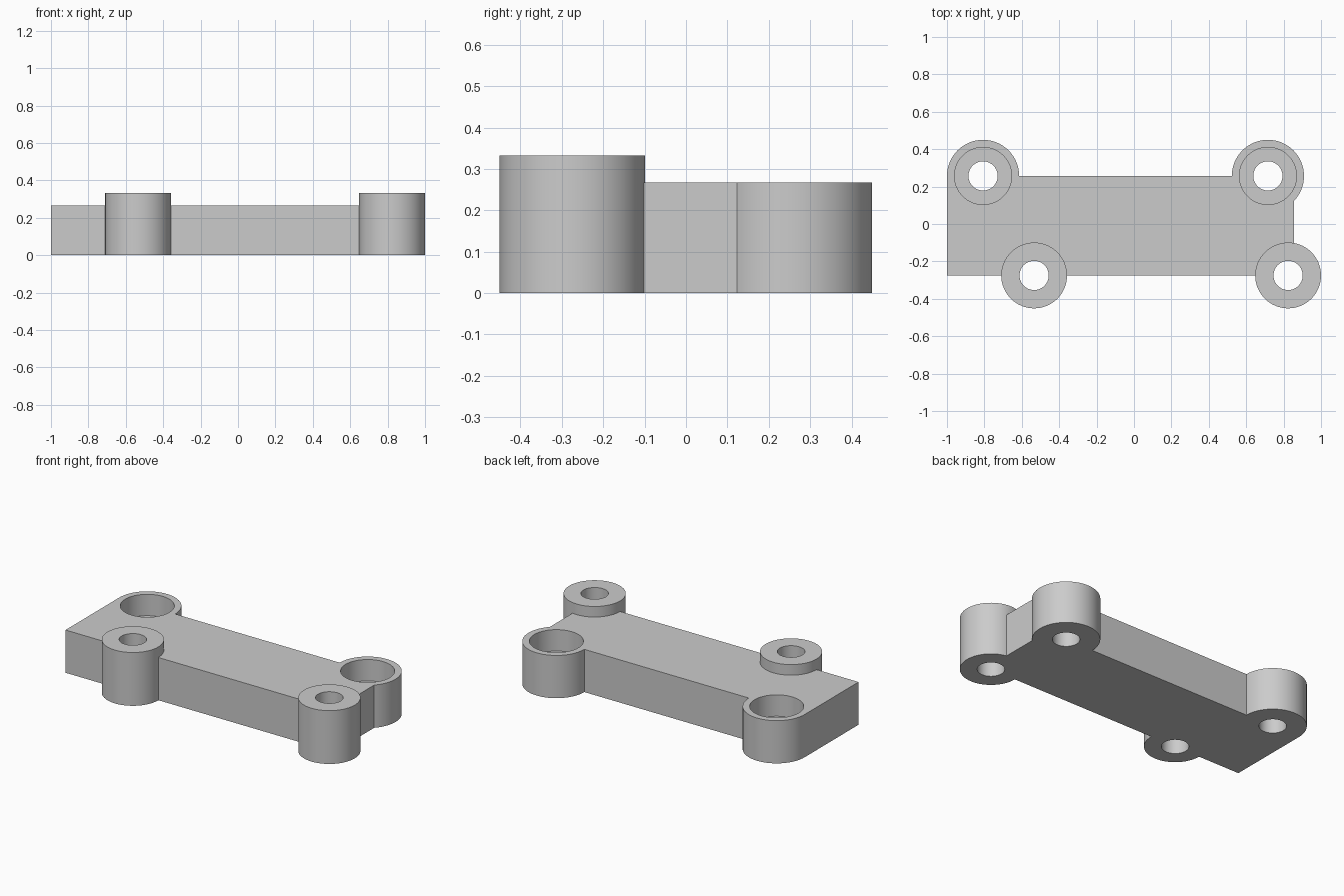
import bpy
import math

cube = bpy.data.objects.get("Cube")
if cube:
    bpy.data.objects.remove(cube, do_unlink=True)

PLATE_H, BOSS_H = 0.267, 0.333
HOLE_R, BORE_R = 0.078, 0.153
BACK_R, FRONT_R = 0.193, 0.176
BACK_Y, FRONT_Y = 0.257, -0.275
BACK_X = (-0.807, 0.716)
FRONT_X = (-0.534, 0.824)

grey = bpy.data.materials.new("plain grey")
grey.use_nodes = True
colour = (0.6, 0.6, 0.6, 1)
grey.diffuse_color = colour
grey.node_tree.nodes["Principled BSDF"].inputs["Base Color"].default_value = colour


def cylinder(name, x, y, r, z0, z1):
    bpy.ops.mesh.primitive_cylinder_add(vertices=64, radius=r, depth=z1 - z0,
                                        location=(x, y, (z0 + z1) / 2))
    obj = bpy.context.object
    obj.name = name
    return obj


def combine(target, tool, operation):
    mod = target.modifiers.new(tool.name, 'BOOLEAN')
    mod.operation, mod.object, mod.solver = operation, tool, 'EXACT'
    bpy.context.view_layer.objects.active = target
    bpy.ops.object.modifier_apply(modifier=mod.name)
    bpy.data.objects.remove(tool, do_unlink=True)


# Flat plate
x0, x1 = -1.0, 0.855
bpy.ops.mesh.primitive_cube_add(size=1, location=((x0 + x1) / 2, (FRONT_Y + BACK_Y) / 2, PLATE_H / 2))
bracket = bpy.context.object
bracket.name = "mounting_bracket"
bracket.scale = (x1 - x0, BACK_Y - FRONT_Y, PLATE_H)
bpy.ops.object.transform_apply(location=True, rotation=False, scale=True)

# Round bosses: flush at the back, raised at the front
for x in BACK_X:
    combine(bracket, cylinder("back_boss", x, BACK_Y, BACK_R, 0, PLATE_H), 'UNION')
for x in FRONT_X:
    combine(bracket, cylinder("front_boss", x, FRONT_Y, FRONT_R, 0, BOSS_H), 'UNION')

# Counterbores in the back bosses, then through holes in all four
for x in BACK_X:
    combine(bracket, cylinder("counterbore", x, BACK_Y, BORE_R, PLATE_H / 2, 0.5), 'DIFFERENCE')
for xs, y in ((BACK_X, BACK_Y), (FRONT_X, FRONT_Y)):
    for x in xs:
        combine(bracket, cylinder("screw_hole", x, y, HOLE_R, -0.1, 0.5), 'DIFFERENCE')

bracket.data.materials.clear()
bracket.data.materials.append(grey)
bpy.ops.object.select_all(action='DESELECT')
bracket.select_set(True)
bpy.context.view_layer.objects.active = bracket
bpy.ops.object.shade_smooth_by_angle(angle=math.radians(30))
